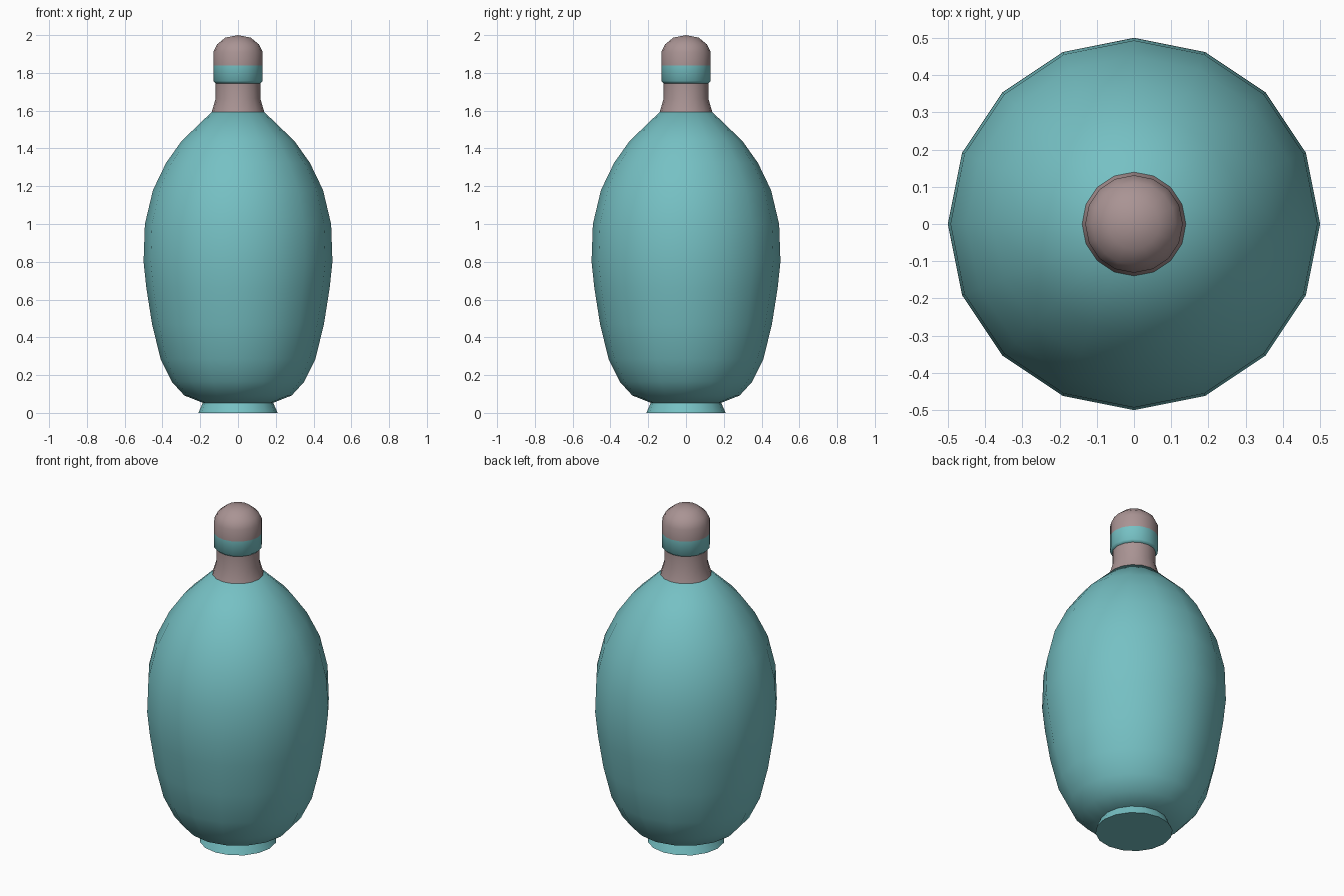
import bpy, bmesh, math

if "Cube" in bpy.data.objects:
    bpy.data.objects.remove(bpy.data.objects["Cube"])

SIDES = 16


def material(name, rgb):
    m = bpy.data.materials.new(name)
    m.diffuse_color = (*rgb, 1)
    m.use_nodes = True
    m.node_tree.nodes["Principled BSDF"].inputs["Base Color"].default_value = m.diffuse_color
    return m


teal = material("teal", (0.18, 0.53, 0.55))
mauve = material("dusty mauve", (0.40, 0.295, 0.295))


def lathe(name, profile, mats, rule=None):
    """Revolve (radius, z) points, bottom to top, closing both ends."""
    bm = bmesh.new()
    rings = []
    for r, z in profile:
        if r == 0:
            rings.append([bm.verts.new((0, 0, z))] * SIDES)
        else:
            rings.append([bm.verts.new((r * math.cos(math.tau * i / SIDES),
                                        r * math.sin(math.tau * i / SIDES), z))
                          for i in range(SIDES)])
    for low, high in zip(rings, rings[1:]):
        for i in range(SIDES):
            j = (i + 1) % SIDES
            bm.faces.new(list(dict.fromkeys((low[i], low[j], high[j], high[i]))))
    if profile[0][0]:
        bm.faces.new(rings[0][::-1])
    if profile[-1][0]:
        bm.faces.new(rings[-1])
    bm.normal_update()
    if rule:
        for f in bm.faces:
            f.material_index = rule(f.calc_center_median())
    me = bpy.data.meshes.new(name)
    bm.to_mesh(me)
    bm.free()
    for m in mats:
        me.materials.append(m)
    ob = bpy.data.objects.new(name, me)
    bpy.context.collection.objects.link(ob)
    bpy.ops.object.select_all(action='DESELECT')
    ob.select_set(True)
    bpy.context.view_layer.objects.active = ob
    bpy.ops.object.shade_smooth_by_angle(angle=math.radians(50))
    return ob


# Flared foot
lathe("foot", [(0.21, 0), (0.185, 0.056)], [teal])

# Egg-shaped bottle body
lathe("body", [(0.185, 0.053), (0.284, 0.092), (0.35, 0.164), (0.41, 0.286),
               (0.455, 0.47), (0.485, 0.66), (0.50, 0.80), (0.493, 1.0),
               (0.45, 1.18), (0.38, 1.325), (0.298, 1.44), (0.14, 1.592)], [teal])

# Neck flaring into the shoulder
lathe("neck", [(0.14, 1.59), (0.118, 1.665), (0.118, 1.76)], [mauve])

# Domed stopper with a teal band round its lower part
lathe("stopper", [(0.118, 1.745), (0.131, 1.757), (0.131, 1.84), (0.131, 1.91),
                  (0.112, 1.95), (0.068, 1.986), (0, 2.0)],
      [mauve, teal], lambda c: int(c.z < 1.84))
